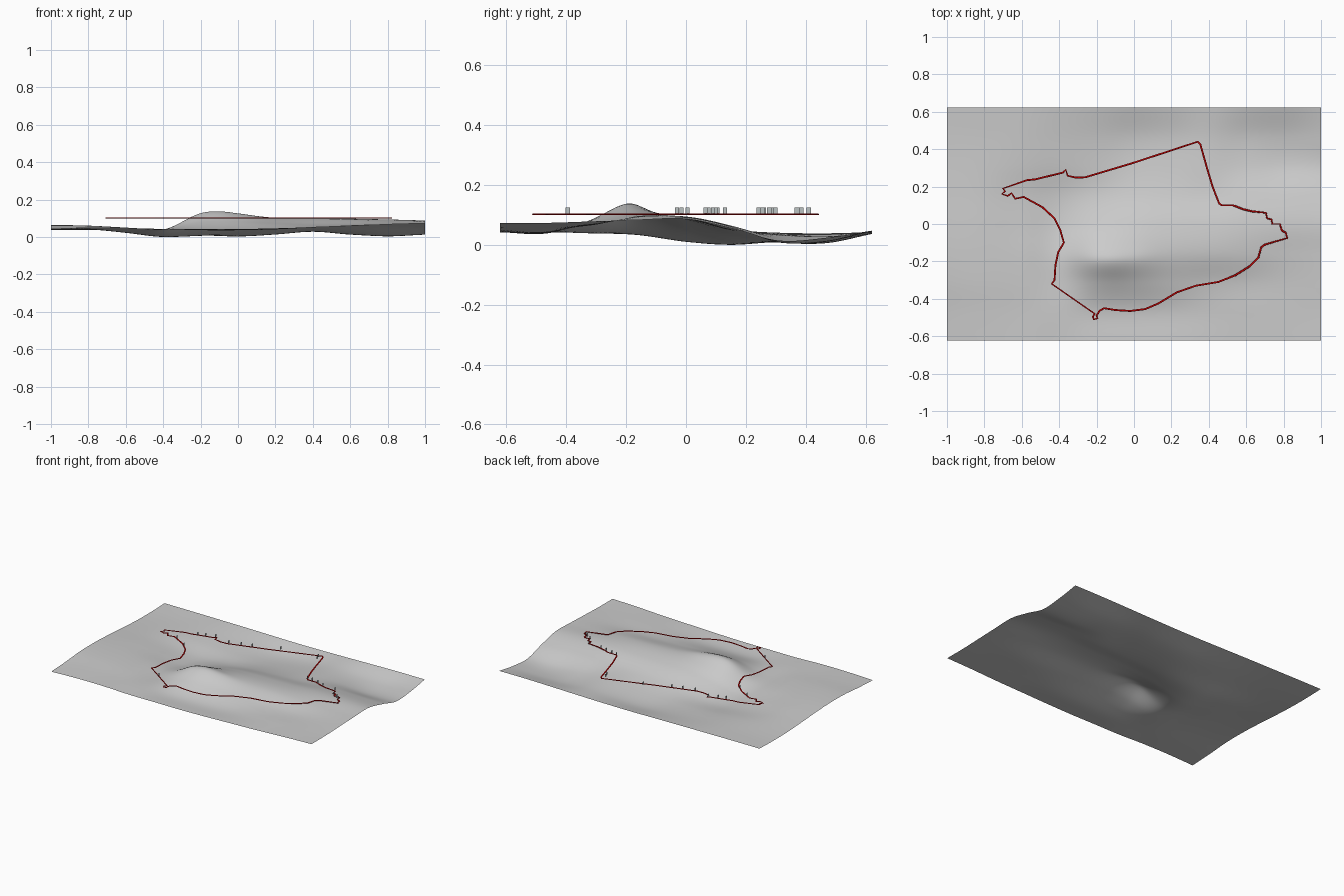
import bpy, bmesh, math
from mathutils import Vector

if "Cube" in bpy.data.objects:
    bpy.data.objects.remove(bpy.data.objects["Cube"])


def material(name, rgb):
    m = bpy.data.materials.new(name)
    m.diffuse_color = (*rgb, 1)
    m.use_nodes = True
    m.node_tree.nodes["Principled BSDF"].inputs["Base Color"].default_value = m.diffuse_color
    return m


GROUND = material("ground grey", (0.6, 0.6, 0.6))
RED = material("dark red", (0.55, 0.0, 0.0))
TAG = material("tag grey", (0.5, 0.54, 0.54))


def add_object(name, bm, mat, smooth=False):
    me = bpy.data.meshes.new(name)
    bm.to_mesh(me)
    bm.free()
    me.materials.append(mat)
    for p in me.polygons:
        p.use_smooth = smooth
    ob = bpy.data.objects.new(name, me)
    bpy.context.collection.objects.link(ob)
    return ob


# Coarse terrain heights in thousandths: rows run front to back, columns left to right
ROWS = [
    [52, 58, 58, 52, 52, 52, 56, 62, 68, 77, 83],
    [60, 63, 58, 52, 48, 48, 52, 62, 72, 79, 83],
    [72, 70, 60, 48, 84, 88, 82, 76, 77, 83, 88],
    [74, 69, 56, 44, 117, 122, 112, 108, 104, 96, 93],
    [68, 62, 42, 20, 60, 90, 95, 98, 104, 102, 96],
    [58, 52, 32, 10, 20, 42, 53, 60, 72, 70, 64],
    [50, 48, 40, 25, 18, 18, 30, 44, 32, 18, 24],
    [48, 47, 45, 35, 25, 15, 24, 38, 24, 20, 33],
    [52, 52, 51, 50, 48, 46, 47, 50, 54, 57, 57],
]
HX, HY = 1.0, 0.622


def spline(v, t):
    """Smooth curve through evenly spaced values, t in 0..1."""
    n = len(v) - 1
    i = min(int(t * n), n - 1)
    f = t * n - i
    b, c = v[i], v[i + 1]
    a = v[i - 1] if i > 0 else 2 * b - c
    d = v[i + 2] if i + 2 <= n else 2 * c - b
    return b + 0.5 * f * (c - a + f * (2*a - 5*b + 4*c - d + f * (3*(b - c) + d - a)))


def height(x, y):
    tx, ty = (x / HX + 1) / 2, (y / HY + 1) / 2
    z = spline([spline(r, tx) for r in ROWS], ty) / 1000
    # summit of the ridge: long front slope, short back slope
    sy = 0.1 if y < -0.2 else 0.06
    z += 0.026 * math.exp(-((x + 0.12) / 0.19) ** 2 - ((y + 0.2) / sy) ** 2)
    return z


# Terrain sheet
NX, NY = 120, 76
bm = bmesh.new()
grid = []
for j in range(NY + 1):
    y = HY * (2 * j / NY - 1)
    grid.append([bm.verts.new((x, y, height(x, y)))
                 for x in (HX * (2 * i / NX - 1) for i in range(NX + 1))])
for j in range(NY):
    for i in range(NX):
        bm.faces.new((grid[j][i], grid[j][i + 1], grid[j + 1][i + 1], grid[j + 1][i]))
low = min(v.co.z for v in bm.verts)
for v in bm.verts:
    v.co.z -= low
add_object("terrain", bm, GROUND, smooth=True)

# Level boundary line around the site
LEVEL = 0.102
OUTLINE = [
    (-.70, .19), (-.57, .235), (-.53, .238), (-.38, .275), (-.365, .29), (-.355, .258),
    (-.31, .248), (-.26, .25), (0, .328), (.34, .44), (.355, .425), (.39, .30), (.42, .20),
    (.455, .11), (.47, .10), (.53, .10), (.58, .08), (.63, .068), (.705, .06), (.712, .03),
    (.735, .025), (.74, .0), (.78, .0), (.79, -.035), (.81, -.045), (.82, -.075),
    (.70, -.11), (.68, -.125), (.665, -.18), (.62, -.225), (.54, -.275), (.45, -.31),
    (.33, -.33), (.23, -.365), (.13, -.425), (.06, -.455), (-.02, -.465), (-.10, -.46),
    (-.16, -.45), (-.185, -.465), (-.20, -.49), (-.195, -.505), (-.215, -.51),
    (-.22, -.495), (-.21, -.48), (-.44, -.32), (-.425, -.30), (-.42, -.22), (-.405, -.15),
    (-.375, -.10), (-.395, -.03), (-.425, .03), (-.49, .09), (-.59, .145), (-.635, .135),
    (-.655, .165), (-.675, .15), (-.705, .16), (-.69, .175),
]
RX, RZ, SIDES = 0.005, 0.0025, 16
bm = bmesh.new()
rings = []
n = len(OUTLINE)
for k in range(n):
    p = Vector(OUTLINE[k])
    d0 = (p - Vector(OUTLINE[k - 1])).normalized()
    d1 = (Vector(OUTLINE[(k + 1) % n]) - p).normalized()
    t = d0 + d1
    t = t.normalized() if t.length > 0.1 else d1
    s = Vector((-t.y, t.x)) * RX
    ring = []
    for q in range(SIDES):
        a = 2 * math.pi * q / SIDES
        ring.append(bm.verts.new((p.x + math.cos(a) * s.x, p.y + math.cos(a) * s.y,
                                  LEVEL + RZ * math.sin(a))))
    rings.append(ring)
for k in range(n):
    a, b = rings[k], rings[(k + 1) % n]
    for q in range(SIDES):
        bm.faces.new((a[q], a[(q + 1) % SIDES], b[(q + 1) % SIDES], b[q]))
bmesh.ops.recalc_face_normals(bm, faces=bm.faces)
add_object("boundary_line", bm, RED, smooth=True)

# Small upright marker plates standing on the line, facing sideways
TAGS = [(-.48, .243), (-.43, .26), (-.37, .285), (-.25, .255), (-.17, .278), (-.10, .298),
        (.07, .37), (.33, .41), (.34, .385), (-.56, .13), (-.46, .065), (.46, .105),
        (.50, .10), (.55, .09), (.60, .075), (.70, .065), (.735, .005), (.79, -.03),
        (.77, -.015), (-.33, -.395)]
bm = bmesh.new()
for x, y in TAGS:
    bm.faces.new([bm.verts.new((x, y + a, LEVEL + b)) for a, b in
                  ((-.007, .003), (.007, .003), (.007, .023), (-.007, .023))])
add_object("marker_plates", bm, TAG)
